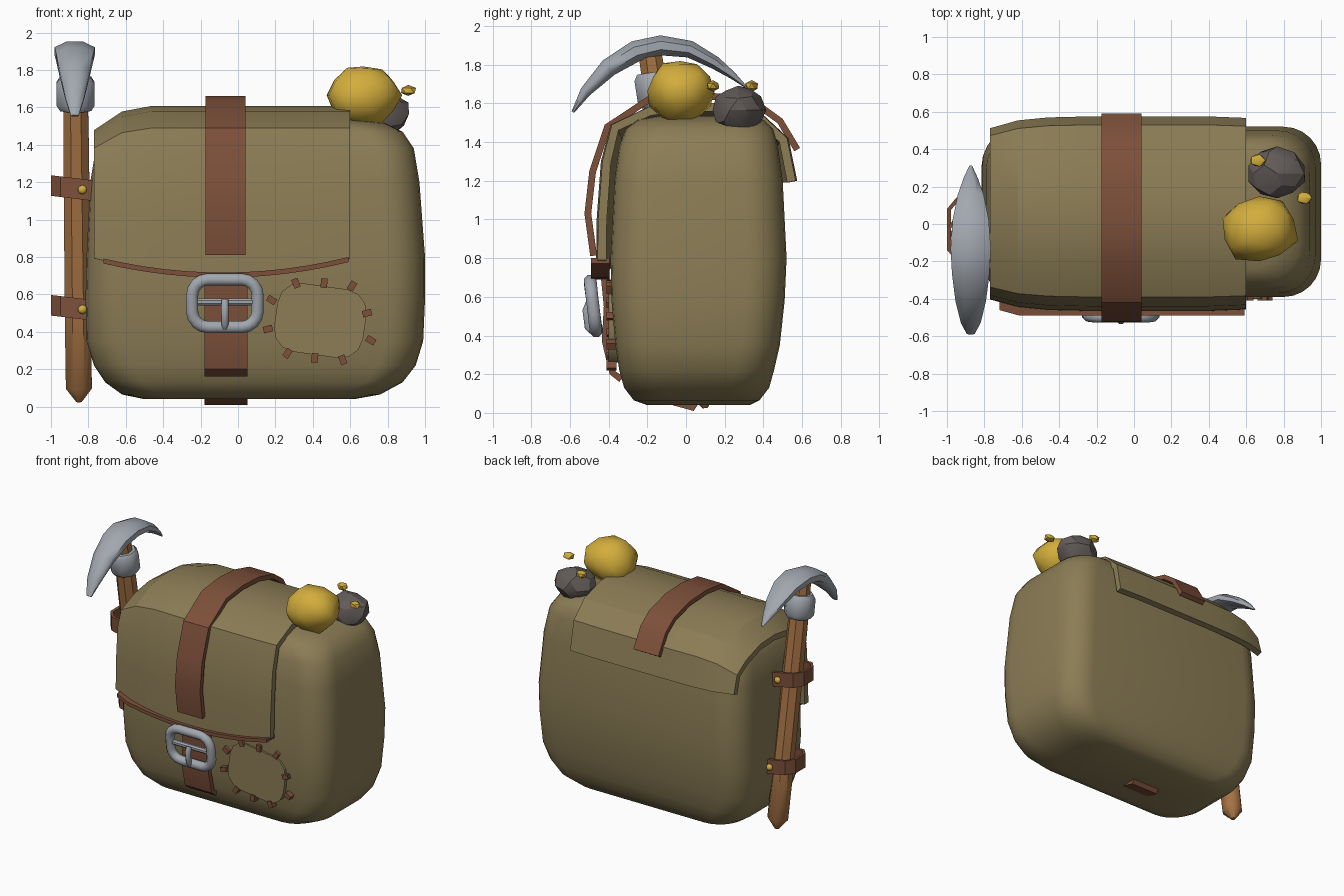
import bpy, bmesh, math, random
from mathutils import Vector, Matrix

if "Cube" in bpy.data.objects:
    bpy.data.objects.remove(bpy.data.objects["Cube"])


def material(name, rgb):
    m = bpy.data.materials.new(name)
    m.diffuse_color = (*rgb, 1)
    m.use_nodes = True
    m.node_tree.nodes["Principled BSDF"].inputs["Base Color"].default_value = m.diffuse_color
    return m


CANVAS = material("olive_canvas", (0.262, 0.205, 0.092))
LEATHER = material("brown_leather", (0.205, 0.080, 0.042))
STEEL = material("steel", (0.36, 0.39, 0.43))
GOLD = material("gold", (0.65, 0.42, 0.045))
STONE = material("grey_stone", (0.125, 0.107, 0.10))
WOOD = material("wood", (0.38, 0.17, 0.058))


def finish(name, bm, mat, angle=35):
    bmesh.ops.recalc_face_normals(bm, faces=bm.faces)
    me = bpy.data.meshes.new(name)
    bm.to_mesh(me)
    bm.free()
    ob = bpy.data.objects.new(name, me)
    bpy.context.collection.objects.link(ob)
    me.materials.append(mat)
    bpy.ops.object.select_all(action='DESELECT')
    ob.select_set(True)
    bpy.context.view_layer.objects.active = ob
    if angle:
        bpy.ops.object.shade_smooth_by_angle(angle=math.radians(angle))
    return ob


def loft(name, rings, mat, closed=False, angle=35):
    """Skin a list of equal-sized point rings."""
    bm = bmesh.new()
    vs = [[bm.verts.new(p) for p in r] for r in rings]
    n, k = len(vs), len(vs[0])
    for i in range(n if closed else n - 1):
        a, b = vs[i], vs[(i + 1) % n]
        for j in range(k):
            bm.faces.new((a[j], a[(j + 1) % k], b[(j + 1) % k], b[j]))
    if not closed:
        bm.faces.new(vs[0])
        bm.faces.new(vs[-1])
    return finish(name, bm, mat, angle)


def thicken(path, t):
    """2D open path -> closed band outline, thickness t to the path's left."""
    inner = []
    for i, p in enumerate(path):
        a, b = Vector(path[max(i - 1, 0)]), Vector(path[min(i + 1, len(path) - 1)])
        d = (b - a).normalized()
        inner.append((p[0] - d.y * t, p[1] + d.x * t))
    return list(path) + inner[::-1]


def tube(name, pts, sizes, mat, sides=8, closed=False, side=(1, 0, 0), angle=35):
    """Sweep an elliptical section; sizes are (along side axis, other axis)."""
    rings, n, s = [], len(pts), Vector(side)
    pts = [Vector(p) for p in pts]
    for i, p in enumerate(pts):
        if closed:
            t = pts[(i + 1) % n] - pts[i - 1]
        else:
            t = pts[min(i + 1, n - 1)] - pts[max(i - 1, 0)]
        u = t.cross(s).normalized()
        w = u.cross(t).normalized()
        a, b = sizes[i] if isinstance(sizes, list) else sizes
        rings.append([p + w * a * math.cos(q) + u * b * math.sin(q)
                      for q in (2 * math.pi * (j + 0.5) / sides for j in range(sides))])
    return loft(name, rings, mat, closed, angle)


def box(name, c, size, mat, rot=None):
    bm = bmesh.new()
    m = Matrix.Translation(c) @ (rot or Matrix()) @ Matrix.Diagonal((*size, 1))
    bmesh.ops.create_cube(bm, size=1, matrix=m)
    return finish(name, bm, mat, 0)


def nugget(name, c, r, mat, sub, seed, jitter, angle):
    random.seed(seed)
    bm = bmesh.new()
    bmesh.ops.create_icosphere(bm, subdivisions=sub, radius=1)
    for v in bm.verts:
        v.co = v.co * random.uniform(1 - jitter, 1 + jitter * 0.5)
        v.co = Vector(c) + Vector([a * b for a, b in zip(v.co, r)])
    return finish(name, bm, mat, angle)


def rounded(x0, x1, y0, y1, r, seg=6):
    out = []
    for cx, cy, a0 in ((x1 - r, y1 - r, 0), (x0 + r, y1 - r, 90),
                       (x0 + r, y0 + r, 180), (x1 - r, y0 + r, 270)):
        for k in range(seg + 1):
            a = math.radians(a0 + 90 * k / seg)
            out.append((cx + r * math.cos(a), cy + r * math.sin(a)))
    return out


# Bag body: rounded sections stacked in z
levels = [(0.04, -0.50, 0.62, -0.20, 0.33), (0.065, -0.62, 0.76, -0.27, 0.38),
          (0.13, -0.71, 0.88, -0.32, 0.43), (0.22, -0.77, 0.95, -0.345, 0.455),
          (0.35, -0.81, 0.99, -0.365, 0.485), (0.58, -0.815, 1.0, -0.385, 0.51),
          (0.80, -0.81, 1.0, -0.39, 0.52), (1.20, -0.79, 0.97, -0.37, 0.50),
          (1.38, -0.76, 0.94, -0.345, 0.475), (1.47, -0.70, 0.88, -0.31, 0.45),
          (1.515, -0.62, 0.79, -0.25, 0.40), (1.535, -0.50, 0.64, -0.15, 0.30)]
loft("bag_body", [[(x, y, z) for x, y in rounded(x0, x1, y0, y1, 0.2)]
                  for z, x0, x1, y0, y1 in levels], CANVAS, angle=50)

# Flap: bent sheet, pinched at its left end, with a sagging front hem
flap_profile = [(0.575, 1.2), (0.53, 1.42), (0.40, 1.54), (0.2, 1.6), (0, 1.608),
                (-0.2, 1.58), (-0.39, 1.49), (-0.44, 1.3), (-0.462, 1.0), (-0.465, 0.72)]


def hem(x):
    return 0.705 + 0.085 * ((x + 0.08) / 0.68) ** 2


columns = [(-0.77, 0.13, 0.88), (-0.62, 0.03, 0.96), (-0.46, 0, 0.99),
           (-0.25, 0, 1), (0, 0, 1), (0.2, 0, 1), (0.4, 0, 1), (0.6, 0, 0.985)]
rings = []
for x, drop, ys in columns:
    prof = [(0.05 + (y - 0.05) * ys,
             hem(x) if z < 0.8 else z - drop * max(0, min(1, (z - 1.2) / 0.35)))
            for y, z in flap_profile]
    rings.append([(x, y, z) for y, z in thicken(prof, 0.045)])
loft("flap", rings, CANVAS, angle=22)

# Leather trim along the hem
trim = []
for i in range(13):
    x = -0.72 + 1.31 * i / 12
    y = -0.455 + (0.03 if i == 0 else 0)
    trim.append([(x, y + dy, hem(x) + dz) for dy, dz in
                 ((-0.035, -0.015), (0.06, -0.015), (0.06, 0.012), (-0.035, 0.012))])
loft("flap_trim", trim, LEATHER, angle=30)


# Leather straps over the flap, below the buckle and under the bag
def strap(name, path, x0, x1):
    outline = thicken(path, 0.035)
    loft(name, [[(x, y, z) for y, z in outline] for x in (x0, x1)], LEATHER, angle=30)


strap("top_strap", [(0.59, 1.37), (0.50, 1.52), (0.39, 1.6), (0.2, 1.65), (0, 1.66),
                    (-0.2, 1.635), (-0.42, 1.49), (-0.50, 1.25), (-0.525, 1.03),
                    (-0.495, 0.81)], -0.175, 0.04)
strap("lower_strap", [(-0.44, 0.70), (-0.425, 0.55), (-0.435, 0.37), (-0.395, 0.2),
                      (-0.345, 0.16)], -0.18, 0.05)
strap("bottom_strap", [(-0.07, 0.04), (0.04, 0.01), (0.06, 0.04)], -0.18, 0.05)

# Buckle: rounded frame, cross bar and prong
frame = [(x, -0.48 - (z - 0.55) * 0.12, z)
         for x, z in rounded(-0.245, 0.105, 0.425, 0.68, 0.085, 4)]
tube("buckle_frame", frame, (0.035, 0.035), STEEL, closed=True, side=(0, 1, 0), angle=60)
tube("buckle_bar", [(-0.22, -0.48, 0.56), (0.09, -0.48, 0.56)], (0.02, 0.02),
     STEEL, side=(0, 1, 0))
tube("buckle_prong", [(-0.07, -0.5, 0.57), (-0.07, -0.515, 0.53), (-0.07, -0.505, 0.44),
                      (-0.07, -0.49, 0.415)],
     [(0.02, 0.02), (0.022, 0.022), (0.02, 0.02), (0.01, 0.01)], STEEL, angle=60)

# Sewn patch and its stitches
tilt = math.radians(-8)
patch = []
for px, pz in rounded(-0.24, 0.24, -0.185, 0.185, 0.12, 3):
    patch.append((0.44 + px * math.cos(tilt) - pz * math.sin(tilt),
                  0.46 + px * math.sin(tilt) + pz * math.cos(tilt)))
loft("patch", [[(x, y, z) for x, z in patch] for y in (-0.40, -0.34)], CANVAS, angle=30)
for i, (x, z) in enumerate([(0.18, 0.57), (0.31, 0.66), (0.46, 0.66), (0.61, 0.645),
                            (0.69, 0.5), (0.71, 0.355), (0.56, 0.25), (0.41, 0.26),
                            (0.265, 0.285), (0.16, 0.415)]):
    a = math.atan2((z - 0.46) * 1.5, x - 0.44)
    box(f"stitch_{i}", (x, -0.385, z), (0.05, 0.05, 0.035), LEATHER,
        Matrix.Rotation(-a, 4, 'Y'))


# Pickaxe handle, collar and curved head
def on_handle(z):
    f = (z - 0.02) / 1.8
    return Vector((-0.85 - 0.02 * f, 0.10 - 0.28 * f, z))


heights = [0.025, 0.10, 0.5, 1.0, 1.5, 1.84]
radii = [0.015, 0.075, 0.077, 0.075, 0.073, 0.065]
tube("pick_handle", [on_handle(z) for z in heights], [(r, r) for r in radii], WOOD, angle=40)
tube("pick_collar", [on_handle(z) for z in (1.585, 1.615, 1.73, 1.76)],
     [(0.09, 0.09), (0.11, 0.11), (0.11, 0.11), (0.09, 0.09)], STEEL, angle=50)
head = [(-0.585, 1.555, 0.022, 0.008), (-0.52, 1.66, 0.055, 0.03), (-0.40, 1.785, 0.085, 0.05),
        (-0.26, 1.87, 0.104, 0.057), (-0.13, 1.9, 0.112, 0.054), (0.02, 1.88, 0.1, 0.046),
        (0.15, 1.81, 0.072, 0.035), (0.24, 1.745, 0.04, 0.02), (0.31, 1.685, 0.008, 0.006)]
tube("pick_head", [(-0.873, y, z) for y, z, a, b in head],
     [(a * 1.04, b * 1.04) for y, z, a, b in head], STEEL, angle=60)

# Leather loops holding the handle, with gold studs front and back
for tag, z in (("upper", 1.17), ("lower", 0.53)):
    c = on_handle(z)
    path = [(-0.74, 0.16), (-0.84, 0.135), (-0.95, 0.12), (-1.0, 0.06),
            (-1.0, -0.06), (-0.95, -0.12), (-0.84, -0.135), (-0.74, -0.16)]
    outline = thicken(path, 0.022)
    loft(f"{tag}_loop", [[(x, c.y + y, z + dz - (x + 0.9) * 0.12) for x, y in outline]
                         for dz in (-0.055, 0.055)], LEATHER, angle=0)
    for s in (-1, 1):
        nugget(f"{tag}_stud_{'front' if s < 0 else 'back'}",
               (-0.832, c.y + s * 0.142, z - 0.01), (0.025, 0.022, 0.025), GOLD, 2, 0, 0, 60)

# Treasure on top: gold nuggets and a rock
nugget("gold_nugget", (0.67, -0.03, 1.665), (0.21, 0.19, 0.175), GOLD, 2, 7, 0.14, 50)
nugget("rock", (0.765, 0.27, 1.565), (0.155, 0.14, 0.13), STONE, 2, 3, 0.1, 22)
for i, (x, y) in enumerate([(0.66, 0.34), (0.91, 0.14)]):
    nugget(f"gold_chip_{i}", (x, y, 1.69), (0.046, 0.037, 0.031), GOLD, 1, i, 0.1, 40)
